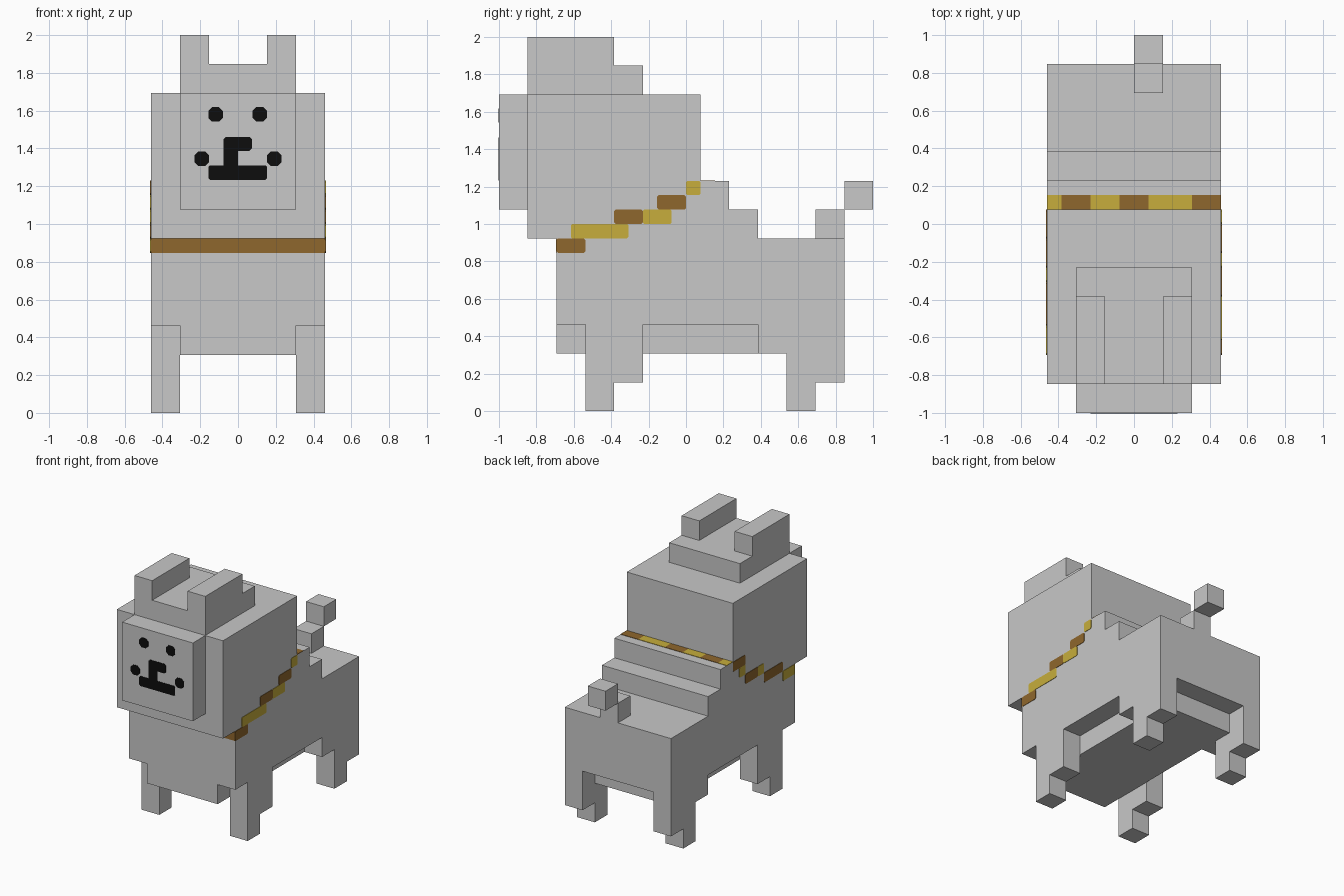
import bpy, bmesh
from mathutils import Vector

if "Cube" in bpy.data.objects:
    bpy.data.objects.remove(bpy.data.objects["Cube"])

U = 2 / 13  # one block; the model is 6 x 13 x 13 blocks


def material(name, rgb):
    m = bpy.data.materials.new(name)
    m.diffuse_color = (*rgb, 1)
    m.use_nodes = True
    m.node_tree.nodes["Principled BSDF"].inputs["Base Color"].default_value = m.diffuse_color
    return m


GREY = material("light_grey", (0.58, 0.58, 0.58))
GOLD = material("gold", (0.57, 0.42, 0.045))
BROWN = material("brown", (0.275, 0.135, 0.026))
BLACK = material("black", (0.004, 0.004, 0.004))


def place(x, y, z):
    """Block units (x from the middle, y from the nose, z from the ground) to world."""
    return Vector((x * U, y * U - 1, z * U))


def finish(name, bm, mat):
    bmesh.ops.recalc_face_normals(bm, faces=bm.faces)
    me = bpy.data.meshes.new(name)
    bm.to_mesh(me)
    bm.free()
    me.materials.append(mat)
    ob = bpy.data.objects.new(name, me)
    bpy.context.collection.objects.link(ob)
    return ob


def block_shell(name, boxes, mat=GREY):
    """Join boxes (x0, x1, y0, y1, z0, z1) in block units into one outer skin."""
    cells = {(x, y, z) for a, b, c, d, e, f in boxes
             for x in range(a, b) for y in range(c, d) for z in range(e, f)}
    bm = bmesh.new()
    verts = {}
    for cell in cells:
        for axis in range(3):
            for side in (0, 1):
                near = list(cell)
                near[axis] += 2 * side - 1
                if tuple(near) in cells:
                    continue
                u, v = (axis + 1) % 3, (axis + 2) % 3
                ring = []
                for du, dv in ((0, 0), (1, 0), (1, 1), (0, 1)):
                    p = list(cell)
                    p[axis] += side
                    p[u] += du
                    p[v] += dv
                    p = tuple(p)
                    if p not in verts:
                        verts[p] = bm.verts.new(place(*p))
                    ring.append(verts[p])
                bm.faces.new(ring if side else ring[::-1])
    bmesh.ops.dissolve_limit(bm, angle_limit=0.01, verts=bm.verts, edges=bm.edges)
    return finish(name, bm, mat)


def plate(name, axis, level, sign, a0, a1, b0, b1, mat, cut=0.0):
    """Thin plate on the plane axis = level; a and b are the other two axes."""
    c = cut
    pts = [(a0 + c, b0), (a1 - c, b0), (a1, b0 + c), (a1, b1 - c),
           (a1 - c, b1), (a0 + c, b1), (a0, b1 - c), (a0, b0 + c)]
    if not c:
        pts = [(a0, b0), (a1, b0), (a1, b1), (a0, b1)]
    bm = bmesh.new()
    rings = []
    for off in (-0.01, 0.02):
        ring = []
        for a, b in pts:
            p = [a, b]
            p.insert(axis, level + sign * off)
            ring.append(bm.verts.new(place(*p)))
        rings.append(ring)
    low, high = rings
    bm.faces.new(low)
    bm.faces.new(high)
    n = len(pts)
    for i in range(n):
        k = (i + 1) % n
        bm.faces.new((low[i], low[k], high[k], high[i]))
    return finish(name, bm, mat)


# Body, head block, stepped neck and legs as one skin
boxes = [
    (-3, 3, 1, 7, 6, 11),   # head
    (-3, 3, 2, 12, 3, 6),   # torso
    (-3, 3, 2, 8, 6, 8),    # upper neck step
    (-3, 3, 2, 9, 6, 7),    # lower neck step
    (-2, 2, 2, 11, 2, 3),   # belly
]
for x in (-3, 2):
    boxes += [
        (x, x + 1, 3, 5, 1, 3), (x, x + 1, 3, 4, 0, 1),      # front leg
        (x, x + 1, 9, 12, 2, 3), (x, x + 1, 10, 12, 1, 2),   # back leg
        (x, x + 1, 10, 11, 0, 1),                            # back foot
    ]
block_shell("body", boxes)

# Muzzle, ears and tail
block_shell("muzzle", [(-2, 2, 0, 1, 7, 11)])
block_shell("ears", [(-2, 2, 1, 5, 11, 12), (-2, -1, 1, 4, 12, 13), (1, 2, 1, 4, 12, 13)])
block_shell("tail_base", [(0, 1, 11, 12, 6, 7)])
block_shell("tail_tip", [(0, 1, 12, 13, 7, 8)])

# Face, painted on the front of the muzzle: x0, x1, z0, z1, corner cut
face = [
    ("eye_left", -1.02, -0.52, 10.02, 10.52, 0.13),
    ("eye_right", 0.5, 1.0, 10.02, 10.52, 0.13),
    ("cheek_left", -1.5, -1.0, 8.5, 9.0, 0.13),
    ("cheek_right", 1.0, 1.5, 8.5, 9.0, 0.13),
    ("nose", -0.5, 0.48, 9.02, 9.5, 0.08),
    ("nose_stem", -0.5, 0.0, 8.45, 9.1, 0),
    ("mouth", -1.02, 1.0, 8.02, 8.52, 0.06),
]
for name, x0, x1, z0, z1, c in face:
    plate(name, 1, 0, -1, x0, x1, z0, z1, BLACK, c)

# Collar across the chest and the back of the neck
plate("collar_front", 1, 2, -1, -3, 3, 5.5, 6, BROWN)
edges = [-3, -2.5, -1.5, -0.5, 0.5, 2, 3]
for i in range(6):
    plate("collar_back", 2, 8, 1, edges[i], edges[i + 1], 7, 7.5, BROWN if i % 2 else GOLD)

# Collar steps down each side: y0, y1, z0 (each half a block high)
right = [(2, 3, 5.5, BROWN), (2.5, 4.5, 6, GOLD), (4, 5, 6.5, BROWN),
         (5, 6, 6.5, GOLD), (5.5, 6.5, 7, BROWN), (6.5, 7, 7.5, GOLD)]
left = [(2, 3, 5.5, GOLD), (3, 4.5, 6, BROWN), (4.5, 5, 6.5, GOLD),
        (5, 6, 6.5, BROWN), (6, 6.5, 7, GOLD), (6, 7, 7.5, BROWN)]
for name, sign, steps in (("collar_right", 1, right), ("collar_left", -1, left)):
    for y0, y1, z0, mat in steps:
        plate(name, 0, 3 * sign, sign, y0, y1, z0, z0 + 0.5, mat, 0.05)
